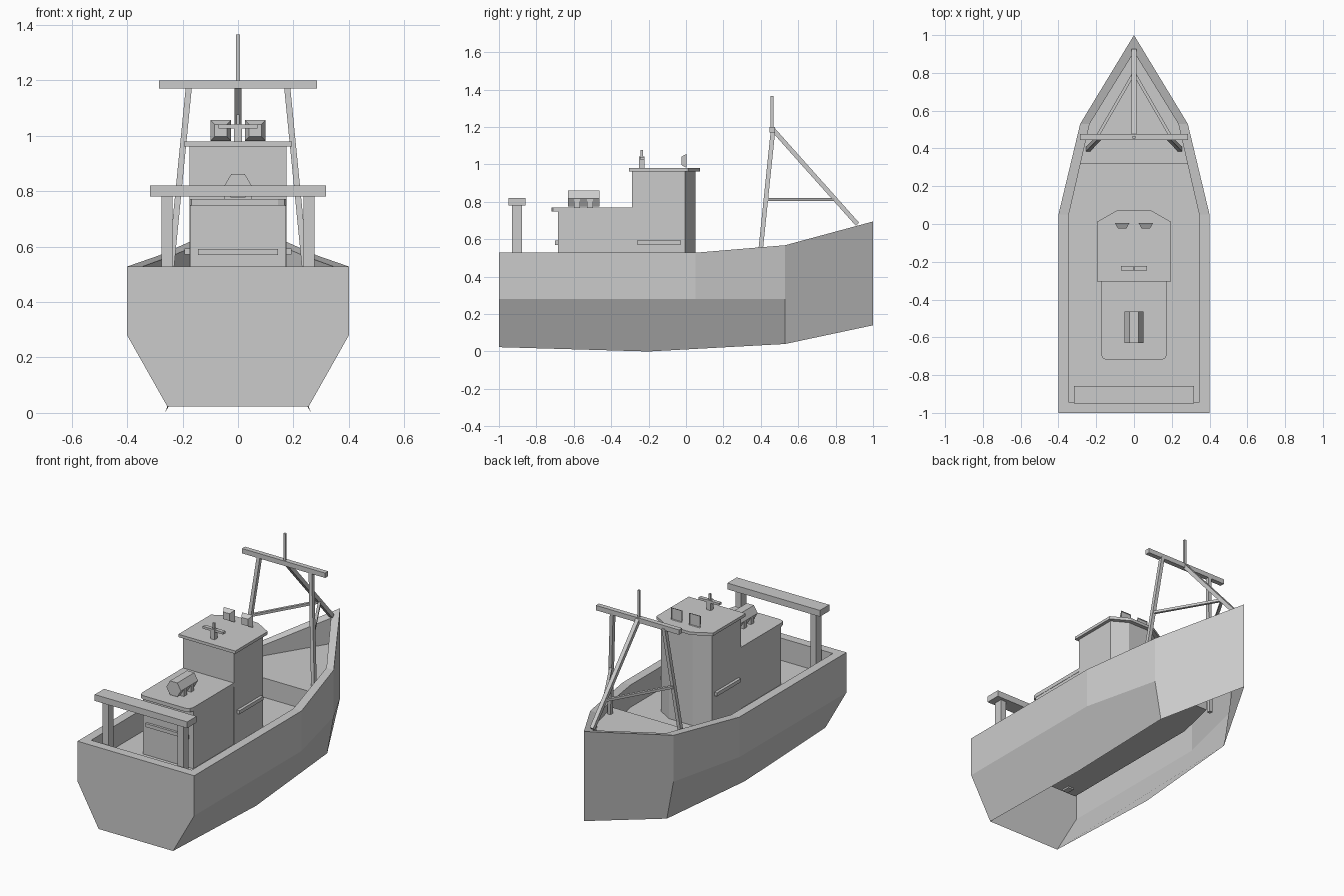
import bpy, bmesh
from mathutils import Vector, Matrix

if "Cube" in bpy.data.objects:
    bpy.data.objects.remove(bpy.data.objects["Cube"])


def finish(name, bm):
    bmesh.ops.recalc_face_normals(bm, faces=bm.faces)
    me = bpy.data.meshes.new(name)
    bm.to_mesh(me)
    bm.free()
    ob = bpy.data.objects.new(name, me)
    bpy.context.collection.objects.link(ob)
    return ob


def box(name, x, y, z, top_shift=(0, 0)):
    """Box from (min, max) ranges; top_shift leans the upper end in x and y."""
    bm = bmesh.new()
    size = [r[1] - r[0] for r in (x, y, z)]
    mid = [(r[0] + r[1]) / 2 for r in (x, y, z)]
    bmesh.ops.create_cube(bm, size=1, matrix=Matrix.Translation(mid) @ Matrix.Diagonal((*size, 1)))
    for v in bm.verts:
        if v.co.z > mid[2]:
            v.co += Vector((*top_shift, 0))
    return finish(name, bm)


def prism(name, half, z0, z1):
    """Extrude a plan outline; half is its +x side, mirrored in x."""
    bm = bmesh.new()
    pts = half + [(-x, y) for x, y in reversed(half)]
    f = bm.faces.new([bm.verts.new((x, y, z0)) for x, y in pts])
    ext = bmesh.ops.extrude_face_region(bm, geom=[f])
    bmesh.ops.translate(bm, vec=(0, 0, z1 - z0),
                        verts=[v for v in ext["geom"] if isinstance(v, bmesh.types.BMVert)])
    return finish(name, bm)


def bar(name, p, q, w):
    """Square bar between two points."""
    p, q = Vector(p), Vector(q)
    d = q - p
    bm = bmesh.new()
    rot = d.to_track_quat('Z', 'Y').to_matrix().to_4x4()
    bmesh.ops.create_cube(bm, size=1, matrix=Matrix.Translation((p + q) / 2) @ rot
                          @ Matrix.Diagonal((w, w, d.length, 1)))
    return finish(name, bm)


# Hull: open-bottomed shell with gunwale, inner bulwark, main deck and raised foredeck
DECK, FORE = 0.39, 0.51
bm = bmesh.new()


def face(*pts):
    bm.faces.new([bm.verts.new(p) for p in pts])


def low(p, z):
    return (p[0], p[1], z)


top = [(.40, -1, .528), (.40, .05, .528), (.285, .53, .568), (0, 1, .695)]
chine = [(.40, -1, .28), (.40, .05, .28), (.285, .53, .28)]
keel = [(.255, -1, .023), (.264, -.2, 0), (.24, .53, .04), (0, 1, .14)]
rim = [(.345, -.945, .528), (.345, .05, .528), (.235, .53, .568), (0, .91, .668)]
step = (.283, .32)
for s in (1, -1):
    T, C, K, R = ([(s * x, y, z) for x, y, z in row] for row in (top, chine, keel, rim))
    sx, sy = s * step[0], step[1]
    sr = (sx, sy, .5505)
    for i in range(2):
        face(T[i], T[i + 1], C[i + 1], C[i])
    face(C[0], C[1], C[2], K[2], K[1], K[0])
    face(T[2], T[3], K[3], K[2], C[2])
    # gunwale
    face(T[0], T[1], R[1], R[0])
    face(T[1], T[2], R[2], sr, R[1])
    face(T[2], T[3], R[3], R[2])
    # inner bulwark
    face(R[0], R[1], low(R[1], DECK), low(R[0], DECK))
    face(R[1], sr, (sx, sy, FORE), (sx, sy, DECK), low(R[1], DECK))
    face(sr, R[2], low(R[2], FORE), (sx, sy, FORE))
    face(R[2], R[3], low(R[3], FORE), low(R[2], FORE))
    # half decks and step
    face((0, -.945, DECK), low(R[0], DECK), low(R[1], DECK), (sx, sy, DECK), (0, sy, DECK))
    face((0, sy, DECK), (sx, sy, DECK), (sx, sy, FORE), (0, sy, FORE))
    face((0, sy, FORE), (sx, sy, FORE), low(R[2], FORE), low(R[3], FORE))
    # half transom and stern rim
    face((0, -1, .528), T[0], C[0], K[0], (0, -1, .023))
    face((0, -1, .528), T[0], R[0], (0, -.945, .528))
    face((0, -.945, .528), R[0], low(R[0], DECK), (0, -.945, DECK))
bmesh.ops.remove_doubles(bm, verts=bm.verts, dist=1e-4)
bmesh.ops.dissolve_edges(bm, edges=[e for e in bm.edges if len(e.link_faces) == 2
                                    and all(abs(v.co.x) < 1e-5 for v in e.verts)
                                    and e.calc_face_angle() < .01], use_verts=False)
finish("hull", bm)

# Deckhouse and wheelhouse
prism("deckhouse", [(.173, -.685), (.173, -.29)], DECK, .752)
prism("deckhouse_roof", [(.145, -.72), (.167, -.71), (.175, -.685), (.175, -.29)], .748, .771)
prism("wheelhouse", [(.175, -.29), (.175, -.005), (.08, .05)], DECK, .966)
prism("wheelhouse_roof", [(.195, -.305), (.195, .012), (.085, .075)], .962, .98)

# Handrails
box("aft_rail", (-.145, .145), (-.70, -.68), (.57, .592))
for s, n in ((1, "right"), (-1, "left")):
    box(n + "_rail", sorted((s * .17, s * .193)), (-.262, -.028), (.571, .593))

# Hexagonal life raft canister on two cradles
bm = bmesh.new()
hexa = [(.05, .818), (.025, .861), (-.025, .861), (-.05, .818), (-.025, .775), (.025, .775)]
a = [bm.verts.new((x, -.63, z)) for x, z in hexa]
b = [bm.verts.new((x, -.463, z)) for x, z in hexa]
bm.faces.new(a)
bm.faces.new(b)
for i in range(6):
    j = (i + 1) % 6
    bm.faces.new((a[i], a[j], b[j], b[i]))
finish("raft_canister", bm)
for i, y in enumerate((-.583, -.513)):
    box(f"raft_cradle_{i}", (-.048, .048), (y - .016, y + .016), (.765, .817))

# Stern gantry
for s, n in ((1, "right"), (-1, "left")):
    box(n + "_stern_post", sorted((s * .237, s * .276)), (-.93, -.878), (.38, .79))
box("stern_beam", (-.317, .317), (-.95, -.858), (.781, .82))

# Floodlights on the wheelhouse roof: tapered housings with a recessed face
for s, n in ((1, "right"), (-1, "left")):
    bm = bmesh.new()
    bmesh.ops.create_cube(bm, size=1)
    for v in bm.verts:
        front = v.co.y > 0
        w, h = (.075, .075) if front else (.044, .044)
        v.co = (s * .0625 + v.co.x * w, .004 if front else -.025, 1.019 + v.co.z * h)
    lens = [f for f in bm.faces if all(v.co.y > 0 for v in f.verts)]
    bmesh.ops.inset_region(bm, faces=lens, thickness=.005)
    bmesh.ops.translate(bm, verts=lens[0].verts, vec=(0, -.004, 0))
    finish(n + "_floodlight", bm)

# Radar
box("radar_post", (-.014, .014), (-.25, -.222), (.975, 1.042))
box("radar_scanner", (-.07, .07), (-.246, -.222), (1.026, 1.04))
box("radar_aerial", (-.006, .006), (-.242, -.23), (1.04, 1.077))

# Bow mast frame; the legs run down through the foredeck
for s, n in ((1, "right"), (-1, "left")):
    x = s * .26
    box(n + "_mast_leg", (x - .011, x + .011), (.366, .39), (.34, 1.18), (-s * .083, .087))
    bar(n + "_mast_brace", (s * .214, .43, .812), (0, .80, .812), .016)
bar("forestay", (0, .462, 1.19), (0, .917, .68), .024)
box("mast_beam", (-.285, .285), (.446, .476), (1.17, 1.2))
box("mast_aerial", (-.007, .007), (.453, .467), (1.19, 1.365))
